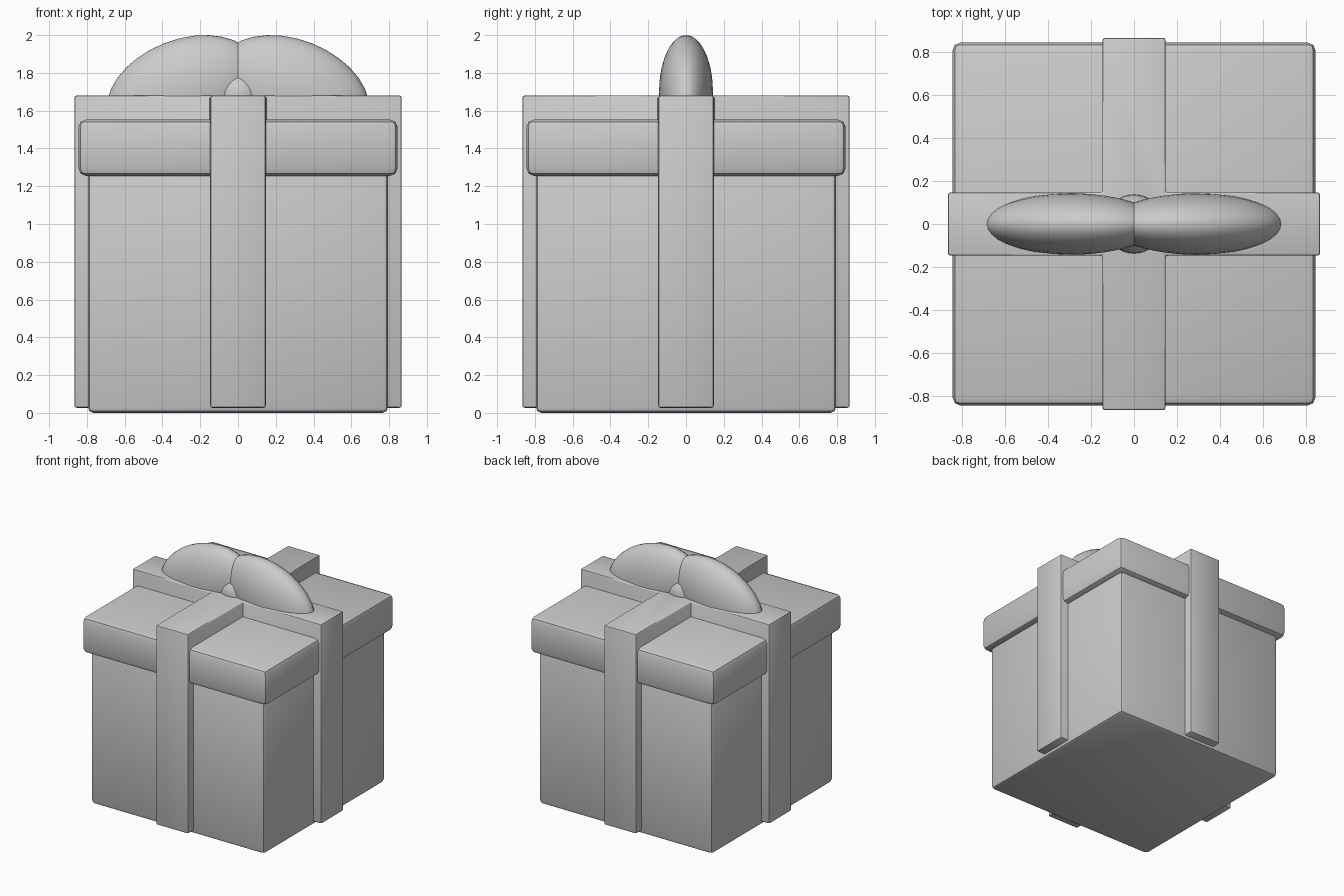
import bpy
import bmesh
import math

cube = bpy.data.objects.get("Cube")
if cube:
    bpy.data.objects.remove(cube, do_unlink=True)

GREY = (0.6, 0.6, 0.6, 1.0)
grey = bpy.data.materials.new("plain_grey")
grey.use_nodes = True
grey.diffuse_color = GREY
grey.node_tree.nodes["Principled BSDF"].inputs["Base Color"].default_value = GREY


def finish(obj, name, bevel=0.0, angle=40):
    """Name, colour, round and smooth a part."""
    obj.name = obj.data.name = name
    obj.data.materials.append(grey)
    bpy.ops.object.select_all(action="DESELECT")
    obj.select_set(True)
    bpy.context.view_layer.objects.active = obj
    if bevel:
        mod = obj.modifiers.new("rounded_edges", "BEVEL")
        mod.width = bevel
        mod.segments = 2
        bpy.ops.object.modifier_apply(modifier=mod.name)
    bpy.ops.object.shade_smooth_by_angle(angle=math.radians(angle))
    return obj


def prism(name, outline, bottom, top, bevel):
    """Extrude a flat outline from bottom to top."""
    bm = bmesh.new()
    face = bm.faces.new([bm.verts.new((x, y, bottom)) for x, y in outline])
    grown = bmesh.ops.extrude_face_region(bm, geom=[face])["geom"]
    verts = [v for v in grown if isinstance(v, bmesh.types.BMVert)]
    bmesh.ops.translate(bm, verts=verts, vec=(0, 0, top - bottom))
    bmesh.ops.recalc_face_normals(bm, faces=bm.faces)
    mesh = bpy.data.meshes.new(name)
    bm.to_mesh(mesh)
    bm.free()
    obj = bpy.data.objects.new(name, mesh)
    bpy.context.collection.objects.link(obj)
    return finish(obj, name, bevel)


def square(half):
    return [(-half, -half), (half, -half), (half, half), (-half, half)]


def cross(w, r):
    """Plus-shaped outline with arm half width w and reach r."""
    quarter = [(r, -w), (r, w), (w, w)]
    points = []
    for _ in range(4):
        points += quarter
        quarter = [(-y, x) for x, y in quarter]
    return points


def ellipsoid(name, centre, radii, tilt=0.0):
    bpy.ops.mesh.primitive_uv_sphere_add(segments=32, ring_count=16, location=centre)
    obj = bpy.context.object
    obj.scale = radii
    obj.rotation_euler.y = tilt
    return finish(obj, name, angle=60)


# Box and overhanging lid
prism("box_body", square(0.795), 0.0, 1.30, 0.03)
prism("box_lid", square(0.845), 1.255, 1.553, 0.04)

# Crossed ribbon wrapping all four sides and the top
prism("ribbon_cross", cross(0.147, 0.866), 0.027, 1.68, 0.012)

# Bow: two drooping loops and a knot
for side, name in ((1, "bow_loop_left"), (-1, "bow_loop_right")):
    ellipsoid(name, (side * 0.29, 0, 1.70), (0.423, 0.143, 0.276),
              side * math.radians(21.5))
ellipsoid("bow_knot", (0, 0, 1.68), (0.137, 0.137, 0.137))
